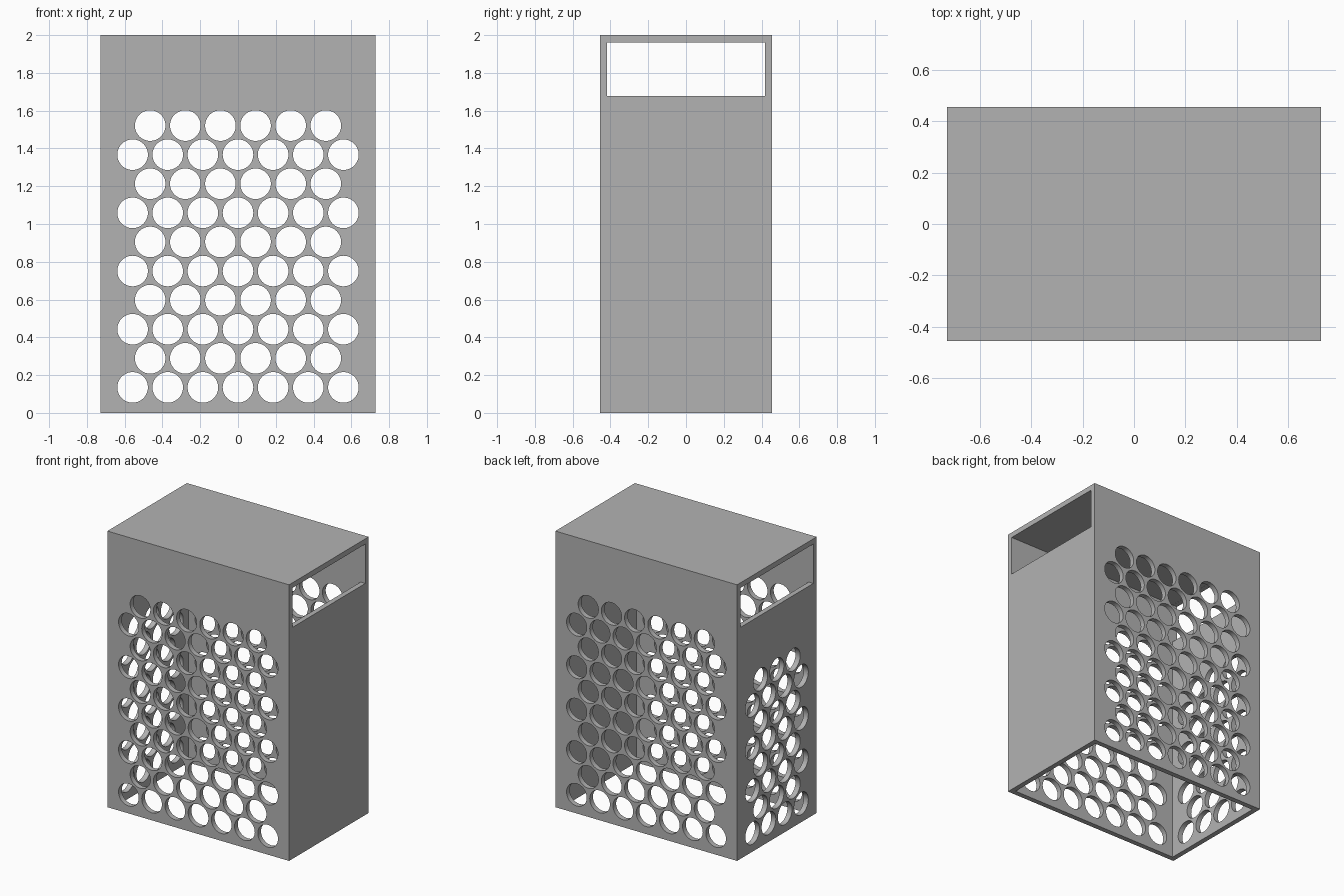
import bpy, bmesh
from mathutils import Matrix, Vector

default = bpy.data.objects.get("Cube")
if default:
    bpy.data.objects.remove(default, do_unlink=True)

W, D, H, T = 0.728, 0.455, 2.0, 0.037     # half width, half depth, height, wall
PITCH, ROW, R, Z0 = 0.186, 0.154, 0.081, 0.135

grey = bpy.data.materials.new("grey")
grey.use_nodes = True
colour = (0.45, 0.45, 0.45, 1)
grey.diffuse_color = colour
grey.node_tree.nodes["Principled BSDF"].inputs["Base Color"].default_value = colour


def box(bm, lo, hi):
    lo, hi = Vector(lo), Vector(hi)
    m = Matrix.Translation((lo + hi) / 2) @ Matrix.Diagonal((*(hi - lo), 1))
    bmesh.ops.create_cube(bm, size=1, matrix=m)


def hole_grid(bm, rows, count, axis, offset, depth):
    """Staggered rows of cylinders pointing along x or y."""
    for row in range(rows):
        n = count - row % 2
        for i in range(n):
            s, z = (i - (n - 1) / 2) * PITCH, Z0 + row * ROW
            place = (s, offset, z) if axis == 'X' else (offset, s, z)
            turn = Matrix.Rotation(1.5707963, 4, axis)
            bmesh.ops.create_cone(bm, cap_ends=True, segments=48, radius1=R, radius2=R,
                                  depth=depth, matrix=Matrix.Translation(place) @ turn)


def to_object(name, bm):
    me = bpy.data.meshes.new(name)
    bm.to_mesh(me)
    bm.free()
    me.materials.append(grey)
    ob = bpy.data.objects.new(name, me)
    bpy.context.collection.objects.link(ob)
    return ob


def cut(target, name, bm):
    cutter = to_object(name, bm)
    mod = target.modifiers.new(name, 'BOOLEAN')
    mod.operation, mod.solver, mod.object = 'DIFFERENCE', 'EXACT', cutter
    bpy.context.view_layer.objects.active = target
    bpy.ops.object.modifier_apply(modifier=mod.name)
    bpy.data.objects.remove(cutter, do_unlink=True)


# Outer case
bm = bmesh.new()
box(bm, (-W, -D, 0), (W, D, H))
case = to_object("perforated_case", bm)

# Hollow inside, open at the bottom
bm = bmesh.new()
box(bm, (T - W, T - D, -0.1), (W - T, D - T, H - T))
cut(case, "cavity", bm)

# Hand slot through both ends, just under the roof
bm = bmesh.new()
e = T + 0.001
box(bm, (-1, e - D, 1.677), (1, D - e, H - e))
cut(case, "end_slot", bm)

# Round holes through front and back, and through the left-hand end wall
bm = bmesh.new()
hole_grid(bm, 10, 7, 'X', 0, 1.2)
cut(case, "front_back_holes", bm)
bm = bmesh.new()
hole_grid(bm, 8, 4, 'Y', -W, 0.15)
cut(case, "end_wall_holes", bm)

# Smooth hole rims, sharp box edges
bpy.ops.object.select_all(action='DESELECT')
case.select_set(True)
bpy.context.view_layer.objects.active = case
bpy.ops.object.shade_smooth_by_angle(angle=0.5)
